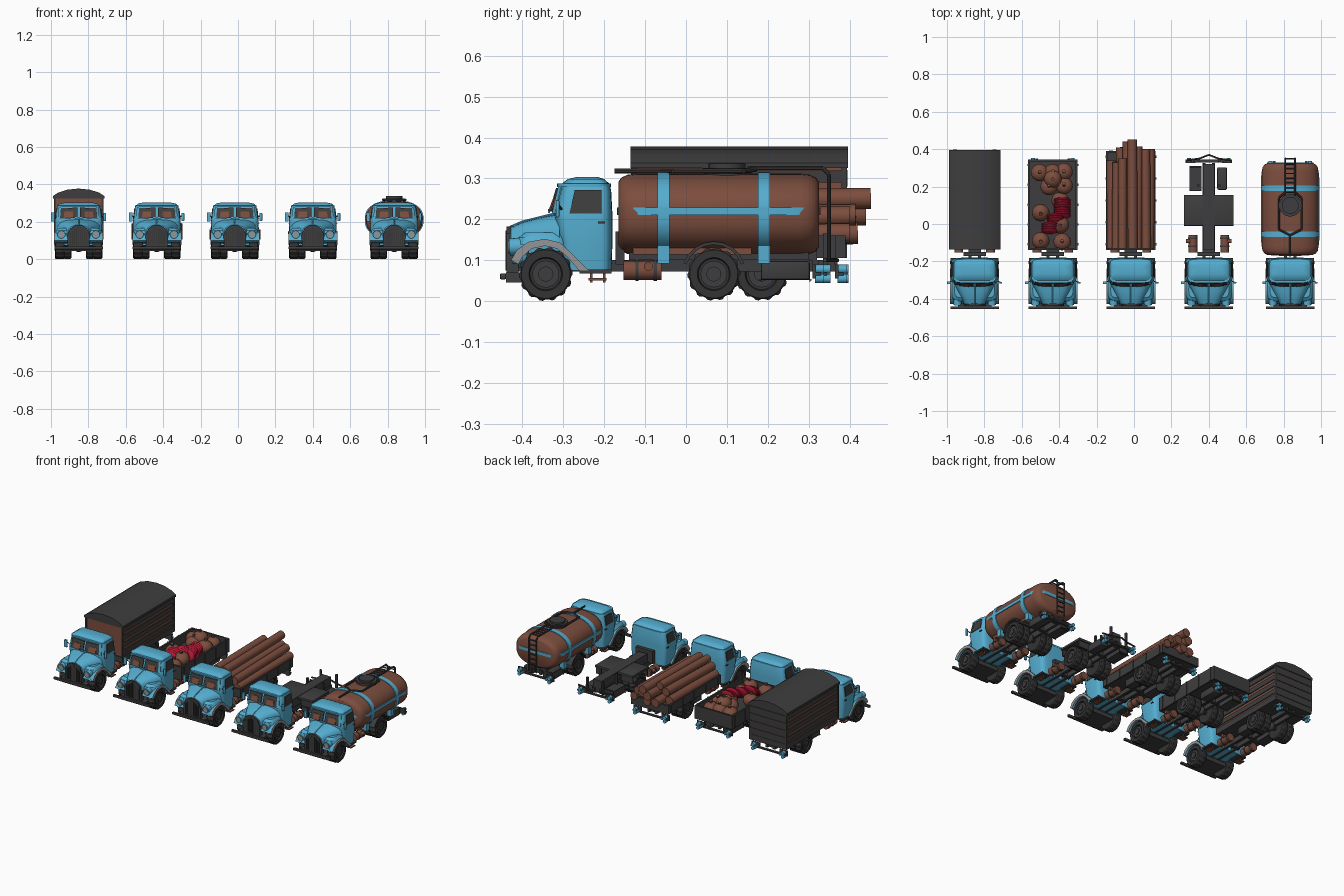
import bpy, bmesh, math, random
from mathutils import Vector, Matrix

if "Cube" in bpy.data.objects:
    bpy.data.objects.remove(bpy.data.objects["Cube"])

random.seed(4)
OX = 0.0      # x position of the truck being built


def material(name, c):
    m = bpy.data.materials.new(name)
    m.diffuse_color = (*c, 1)
    m.use_nodes = True
    m.node_tree.nodes["Principled BSDF"].inputs["Base Color"].default_value = m.diffuse_color
    return m


BLUE = material("sky blue paint", (0.09, 0.42, 0.63))
BROWN = material("brown wood", (0.2, 0.075, 0.048))
DARK = material("dark grey metal", (0.048, 0.048, 0.05))
TYRE = material("black rubber", (0.033, 0.033, 0.034))
GREY = material("light grey trim", (0.3, 0.3, 0.31))
RED = material("red cloth", (0.45, 0.01, 0.035))


def make(name, bm, mat, bevel=0):
    if bevel:
        bmesh.ops.bevel(bm, geom=bm.edges[:], offset=bevel, segments=2, affect='EDGES', profile=0.5)
    bmesh.ops.recalc_face_normals(bm, faces=bm.faces[:])
    bmesh.ops.translate(bm, verts=bm.verts[:], vec=(OX, 0, 0))
    me = bpy.data.meshes.new(name)
    bm.to_mesh(me)
    bm.free()
    me.materials.append(mat)
    for p in me.polygons:
        p.use_smooth = True
    me.set_sharp_from_angle(angle=0.6)
    ob = bpy.data.objects.new(name, me)
    bpy.context.collection.objects.link(ob)
    return ob


def box(name, x, y, z, mat, bevel=0):
    bm = bmesh.new()
    bmesh.ops.create_cube(bm, size=1)
    for v in bm.verts:
        v.co = [(a[0] + a[1]) / 2 + c * (a[1] - a[0]) for a, c in zip((x, y, z), v.co)]
    return make(name, bm, mat, bevel)


def loft(name, rings, mat):
    bm = bmesh.new()
    vs = [[bm.verts.new(p) for p in r] for r in rings]
    n = len(vs[0])
    for a, b in zip(vs, vs[1:]):
        for i in range(n):
            bm.faces.new((a[i], a[(i + 1) % n], b[(i + 1) % n], b[i]))
    bm.faces.new(vs[0])
    bm.faces.new(vs[-1])
    return make(name, bm, mat)


def tube(name, pts, r, mat, sides=10):
    bm = bmesh.new()
    for a, b in zip(pts, pts[1:]):
        a, b = Vector(a), Vector(b)
        d = b - a
        m = Matrix.Translation((a + b) / 2) @ d.to_track_quat('Z', 'Y').to_matrix().to_4x4()
        bmesh.ops.create_cone(bm, cap_ends=True, segments=sides, radius1=r, radius2=r, depth=d.length, matrix=m)
    return make(name, bm, mat)


def ball(name, c, size, mat, tilt=0):
    bm = bmesh.new()
    m = Matrix.Translation(c) @ Matrix.Rotation(tilt, 4, 'X') @ Matrix.Diagonal((*size, 1))
    bmesh.ops.create_uvsphere(bm, u_segments=18, v_segments=10, radius=1, matrix=m)
    return make(name, bm, mat)


def extrude(name, pts, x0, x1, mat):     # side profile in (y, z) extruded along x
    return loft(name, [[(x, y, z) for y, z in pts] for x in (x0, x1)], mat)


def slab(name, quad, off, mat):
    return loft(name, [quad, [tuple(Vector(p) + Vector(off)) for p in quad]], mat)


def oval(a, b, p=2, n=36):               # superellipse outline
    out = []
    for i in range(n):
        t = 2 * math.pi * i / n
        c, s = math.cos(t), math.sin(t)
        out.append((math.copysign(abs(c) ** (2 / p), c) * a, math.copysign(abs(s) ** (2 / p), s) * b))
    return out


def wheel(name, x, y, r=0.066, w=0.05, side=1):
    def ring(dx, rr, lug=0):
        return [(x + dx * side, y + (rr - lug * (i % 4 > 1)) * math.cos(i * math.tau / 56),
                 0.066 + (rr - lug * (i % 4 > 1)) * math.sin(i * math.tau / 56)) for i in range(56)]
    h = w / 2
    loft(name + "_tyre", [ring(-h, r * .62), ring(-h, r * .9), ring(-h * .75, r, .004), ring(h * .75, r, .004),
                          ring(h, r * .9), ring(h, r * .62), ring(h * .6, r * .58)], TYRE)
    tube(name + "_hub", [(x + side * h * .4, y, .066), (x + side * h * 1.05, y, .066)], r * .28, DARK, 16)
    tube(name + "_rim", [(x + side * h * .3, y, .066), (x + side * h * .8, y, .066)], r * .5, DARK, 20)


def cab():
    # cabin and bonnet shells
    rows = [(.075, .12, -.3, -.182), (.14, .126, -.308, -.18), (.2, .127, -.32, -.18), (.213, .126, -.322, -.18),
            (.27, .117, -.306, -.183), (.287, .112, -.304, -.187), (.298, .1, -.29, -.2), (.303, .075, -.27, -.215)]
    loft("cabin", [[(x, (a + b) / 2 + y, z) for x, y in oval(w, (b - a) / 2, 6)] for z, w, a, b in rows], BLUE)
    loft("roof_visor", [[(x, -.25 + y, z) for x, y in oval(.116, .066, 5)] for z in (.279, .288)], BLUE)
    hood = [(-.434, .045, .165), (-.428, .056, .18), (-.4, .068, .193), (-.36, .09, .204), (-.31, .115, .214)]
    loft("bonnet", [[(x, y, (t + .08) / 2 + z) for x, z in oval(w, (t - .08) / 2, 3.2)] for y, w, t in hood], BLUE)
    tube("bonnet_ridge", [(0, -.43, .18), (0, -.4, .193), (0, -.315, .214)], .004, BLUE)
    # grille
    shield = [(-.058, .068), (.058, .068), (.06, .13), (.045, .165), (.018, .182), (-.018, .182), (-.045, .165), (-.06, .13)]
    loft("grille", [[(x, y, z) for x, z in shield] for y in (-.439, -.41)], DARK)
    for i in range(-4, 5):
        box("grille_bar", (i * .011 - .002, i * .011 + .002), (-.442, -.438), (.075, .172 - abs(i) * .007), TYRE)
    box("front_bumper", (-.13, .13), (-.455, -.44), (.053, .068), DARK, .003)
    box("front_valance", (-.09, .09), (-.44, -.3), (.045, .07), DARK)
    box("dashboard_strip", (-.02, .02), (-.337, -.333), (.216, .225), BLUE)
    arch = [(-.428, .1), (-.413, .126), (-.385, .145), (-.345, .152), (-.308, .143), (-.275, .112), (-.238, .075),
            (-.262, .075), (-.29, .108), (-.315, .128), (-.345, .135), (-.378, .128), (-.4, .108), (-.41, .09)]
    for s in (-1, 1):
        wheel("front_wheel", s * .1, -.343, .066, .05, s)
        # front wings with grey lip
        extrude("front_wing", arch, s * .04, s * .126, BLUE)
        extrude("wing_lip", arch, s * .126, s * .131, GREY)
        loft("wing_crown", [[(s * (.075 + x * k), -.35 + y * k, z) for x, y in oval(.05, .066, 3)]
                            for z, k in ((.138, 1), (.155, .92), (.168, .65))], BLUE)
        # headlights
        tube("headlight_shell", [(s * .092, -.432, .132), (s * .092, -.385, .135)], .021, BLUE, 20)
        tube("headlight_lens", [(s * .092, -.436, .132), (s * .092, -.43, .132)], .016, GREY, 20)
        tube("indicator", [(s * .108, -.425, .1), (s * .108, -.4, .1)], .008, BLUE)
        # windows
        slab("windscreen", [(s * .006, -.331, .22), (s * .1, -.322, .218), (s * .094, -.306, .274), (s * .006, -.314, .276)],
             (0, -.004, 0), DARK)
        slab("seat_seen_in_screen", [(s * .03, -.333, .222), (s * .08, -.328, .222), (s * .076, -.317, .255),
                                     (s * .03, -.321, .255)], (0, -.003, 0), BROWN)
        slab("screen_pillar", [(s * .1, -.325, .214), (s * .112, -.318, .214), (s * .106, -.303, .28), (s * .094, -.31, .28)],
             (0, -.003, 0), BLUE)
        slab("door_window", [(s * .1245, -.285, .214), (s * .1245, -.207, .214), (s * .1165, -.207, .272),
                             (s * .1165, -.272, .272)], (s * .004, 0, 0), DARK)
        box("door_handle", (s * .124, s * .131), (-.215, -.198), (.19, .195), DARK)
        # mirrors and steps
        tube("mirror_arm", [(s * .12, -.305, .225), (s * .14, -.312, .235)], .003, DARK, 6)
        box("mirror", (s * .132, s * .147), (-.318, -.31), (.205, .247), BLUE, .002)
        box("running_board", (s * .07, s * .128), (-.26, -.182), (.068, .077), DARK)
        box("cab_step", (s * .09, s * .128), (-.238, -.195), (.05, .056), BROWN)
        for y in (-.232, -.2):
            box("step_bracket", (s * .1, s * .106), (y - .003, y + .003), (.045, .07), BROWN)
    box("cab_back_frame", (-.06, .06), (-.172, -.15), (.09, .17), DARK)


def chassis(end, axle):
    for s in (-1, 1):
        box("chassis_rail", (s * .018, s * .033), (-.41, end - .02), (.072, .1), DARK)
        for k in (.106, .06):
            wheel("rear_wheel", s * k, axle, .065, .042, s)
        tube("side_fuel_tank", [(s * .085, -.153, .075), (s * .085, -.06, .075)], .024, BROWN, 18)
        tube("fuel_cap", [(s * .1, -.092, .085), (s * .122, -.092, .085)], .011, BROWN, 14)
        for y in (-.12, -.075):
            tube("tank_strap", [(s * .085, y - .004, .075), (s * .085, y + .004, .075)], .026, DARK, 18)
        g = axle + .115 if axle < .1 else axle - .17
        box("tool_box", (s * .045, s * .097), (g, g + .12), (.052, .098), DARK, .006)
        # rear lamps
        box("lamp_bracket", (s * .07, s * .125), (end - .02, end - .012), (.055, .09), DARK)
        for z in (.055, .078):
            tube("tail_lamp", [(s * .105, end - .015, z), (s * .105, end + .008, z)], .011, BLUE, 14)
        tube("marker_lamp", [(s * .085, end - .015, .065), (s * .085, end + .006, .065)], .007, BLUE, 10)
    for y in (-.14, 0, .17, end - .04):
        box("cross_member", (-.033, .033), (y - .01, y + .01), (.075, .098), DARK)
    box("rear_bumper", (-.125, .125), (end - .015, end), (.062, .07), DARK)
    tube("axle", [(-.1, axle, .066), (.1, axle, .066)], .012, DARK)
    tube("front_axle", [(-.1, -.343, .066), (.1, -.343, .066)], .01, DARK)
    ball("differential", (0, axle, .066), (.026, .03, .028), DARK)


def bed(y0, y1, wall):
    box("bed_floor", (-.13, .13), (y0, y1), (.112, .13), DARK)
    for s in (-1, 1):
        box("bed_side", (s * .122, s * .132), (y0, y1), (.105, wall), DARK)
        for i in range(5):
            y = y0 + .03 + i * (y1 - y0 - .06) / 4
            box("bed_post", (s * .13, s * .136), (y - .006, y + .006), (.105, wall), DARK)
    for y in (y0, y1 - .01):
        box("bed_end", (-.13, .13), (y, y + .01), (.105, wall), DARK)


LAYOUT = [(-.852, .39, .185), (-.434, .345, .068), (-.017, .385, .185), (.4, .345, .068), (.835, .33, .068)]
for OX, end, axle in LAYOUT:
    cab()
    chassis(end, axle)

# truck 1: covered box body with arched roof
OX = LAYOUT[0][0]
box("box_floor", (-.132, .132), (-.135, .394), (.105, .14), DARK)
box("box_walls", (-.126, .126), (-.13, .39), (.14, .338), BROWN)
arc = [(-.137, .325), (.137, .325), (.137, .338), (.11, .356), (.06, .372), (0, .378), (-.06, .372), (-.11, .356), (-.137, .338)]
loft("arched_roof", [[(x, y, z) for x, z in arc] for y in (-.136, .396)], DARK)
for i in range(4):
    z = .152 + i * .046
    for s in (-1, 1):
        box("side_slat", (s * .126, s * .131), (-.13, .39), (z, z + .029), DARK)
    box("rear_slat", (-.126, .126), (.39, .395), (z - .01, z + .03), DARK)
for s in (-1, 1):
    for y in (-.13, .384):
        box("corner_post", (s * .122, s * .133), (y - .004, y + .01), (.12, .33), DARK)

# truck 2: open bed with sacks
OX = LAYOUT[1][0]
bed(-.138, .345, .19)
for x, y, z in [(-.07, .275, .165), (0, .275, .17), (.06, .28, .165), (-.02, .2, .175), (.06, .205, .17), (.04, .125, .165),
                (-.065, .06, .165), (.04, -.005, .17), (-.065, -.09, .165), (.05, -.095, .165), (.0, .24, .2)]:
    t = random.uniform(-.4, .4)
    ball("brown_sack", (x, y, z), (.047, .047, .04), BROWN, t)
    tube("sack_neck", [(x, y, z + .03), (x, y - t * .03, z + .052)], .009, BROWN)
for x, y in [(.05, .11), (.05, .06), (.015, .025), (-.015, -.02)]:
    for i in range(4):
        ball("red_sack_roll", (x, y + i * .012 - .018, .175 + i * .005), (.047, .011, .036), RED, -.3)

# truck 3: log load
OX = LAYOUT[2][0]
bed(-.138, .39, .16)
for x, z, y1, r in [(-.1, .158, .34, .027), (-.048, .158, .41, .027), (.005, .158, .42, .026), (.055, .158, .36, .026),
                    (.1, .158, .4, .024), (-.076, .203, .33, .026), (-.02, .205, .44, .028), (.034, .203, .415, .026),
                    (.082, .2, .4, .025), (.01, .243, .452, .026), (-.045, .243, .35, .024)]:
    tube("log", [(x, -.13, z), (x + random.uniform(-.006, .006), y1, z + .008)], r, BROWN, 12)

# truck 4: bare tractor chassis
OX = LAYOUT[3][0]
box("wheel_cover", (-.133, .133), (-.01, .155), (.135, .15), DARK, .003)
box("centre_beam", (-.03, .03), (-.14, .32), (.1, .152), DARK)
for s in (-1, 1):
    for y in (-.002, .14):
        box("cover_edge", (s * .045, s * .13), (y, y + .008), (.095, .14), DARK)
    box("stake", (s * .05, s * .062), (.335, .347), (.08, .165), DARK)
    box("stake", (s * .05, s * .062), (.2, .212), (.09, .165), DARK)
tube("rear_guard", [(-.12, .34, .1), (-.05, .35, .1), (0, .37, .1), (.05, .35, .1), (.12, .34, .1)], .005, DARK)

# truck 5: tanker
OX = LAYOUT[4][0]
shape = oval(.152, .1, 2.4, 48)
ends = [(-.165, .8), (-.158, .9), (-.143, .97), (-.12, 1), (.28, 1), (.303, .97), (.318, .9), (.325, .8)]
loft("tank", [[(x * k, y, .212 + z * k) for x, z in shape] for y, k in ends], BROWN)
for y in (-.07, .176):
    loft("tank_band", [[(x * 1.035, yy, .212 + z * 1.035) for x, z in shape] for yy in (y, y + .03)], BLUE)
    for s in (-1, 1):
        box("band_foot", (s * .09, s * .12), (y, y + .03), (.092, .16), BLUE)
loft("waist_band", [[(x, .08 + y, z) for x, y in oval(.157, .249, 7, 64)] for z in (.21, .229)], BLUE)
for s in (-1, 1):
    box("tank_cradle", (s * .06, s * .1), (-.13, .16), (.114, .135), BROWN)
    box("tank_bearer", (s * .02, s * .06), (-.14, .3), (.1, .125), DARK)
    extrude("rear_mudguard", [(.068 + r * math.cos(math.pi * i / 10), .068 + r * math.sin(math.pi * i / 10))
                              for r, seq in ((.078, range(1, 10)), (.07, range(9, 0, -1))) for i in seq],
            s * .04, s * .13, DARK)
    # ladder and rails
    tube("ladder_rail", [(s * .026, .15, .325), (s * .026, .335, .325), (s * .026, .35, .31), (s * .026, .35, .1)], .005, DARK)
    tube("top_pipe", [(0, -.175, .318), (0, -.06, .318), (s * .06, -.03, .318), (s * .06, .14, .318), (s * .026, .17, .322)],
         .006, DARK)
for i in range(7):
    tube("ladder_rung", [(-.026, .35, .12 + i * .03), (.026, .35, .12 + i * .03)], .004, DARK, 8)
    tube("top_rung", [(-.026, .17 + i * .025, .325), (.026, .17 + i * .025, .325)], .004, DARK, 8)
tube("hatch_collar", [(0, .1, .3), (0, .1, .326)], .06, DARK, 24)
tube("hatch_lid", [(0, .1, .32), (0, .1, .337)], .045, DARK, 24)
